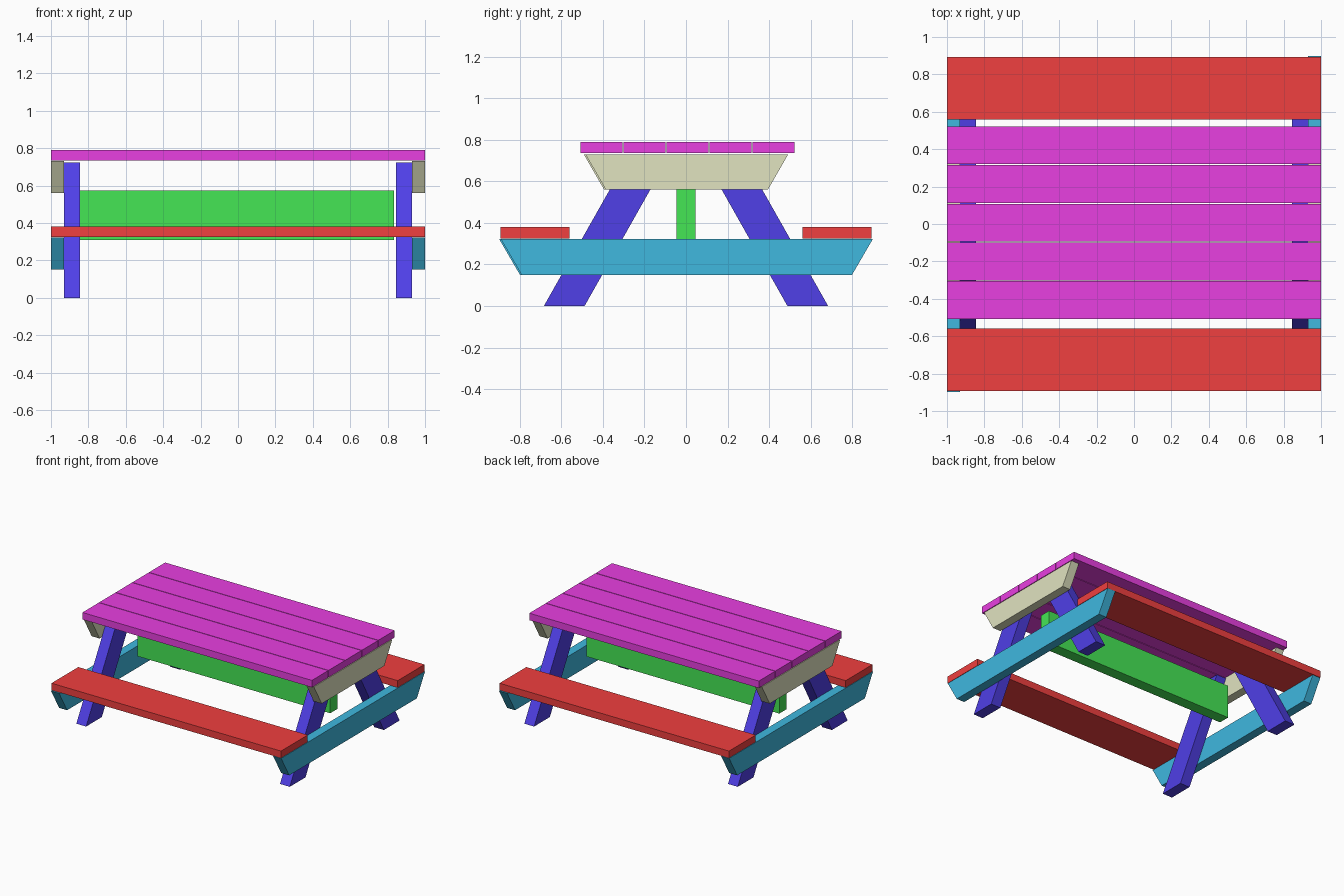
import bpy

if "Cube" in bpy.data.objects:
    bpy.data.objects.remove(bpy.data.objects["Cube"])


def material(name, rgb):
    m = bpy.data.materials.new(name)
    m.diffuse_color = (*rgb, 1)
    m.use_nodes = True
    m.node_tree.nodes["Principled BSDF"].inputs["Base Color"].default_value = m.diffuse_color
    return m


MAGENTA = material("table_paint", (0.81, 0.05, 0.75))
RED = material("seat_paint", (0.87, 0.05, 0.05))
BLUE = material("leg_paint", (0.08, 0.05, 0.80))
CYAN = material("seat_beam_paint", (0.05, 0.48, 0.74))
TAN = material("top_beam_paint", (0.75, 0.77, 0.53))
GREEN = material("brace_paint", (0.06, 0.79, 0.09))


def prism(name, profile, x0, x1, mat):
    """Extrude a counter-clockwise (y, z) profile from x0 to x1."""
    n = len(profile)
    verts = [(x, y, z) for x in (x0, x1) for y, z in profile]
    faces = [tuple(reversed(range(n))), tuple(range(n, 2 * n))]
    faces += [(i, (i + 1) % n, n + (i + 1) % n, n + i) for i in range(n)]
    mesh = bpy.data.meshes.new(name)
    mesh.from_pydata(verts, [], faces)
    mesh.materials.append(mat)
    ob = bpy.data.objects.new(name, mesh)
    bpy.context.collection.objects.link(ob)
    return ob


def plank(name, y0, y1, z0, z1, mat, x0=-1.0, x1=1.0):
    return prism(name, [(y0, z0), (y1, z0), (y1, z1), (y0, z1)], x0, x1, mat)


# Table top boards
for i in range(5):
    y = -0.508 + i * 0.207
    plank(f"table_board_{i + 1}", y, y + 0.202, 0.735, 0.79, MAGENTA)

# Bench seats
plank("front_seat", -0.893, -0.56, 0.325, 0.38, RED)
plank("back_seat", 0.56, 0.893, 0.325, 0.38, RED)

# Central brace between the leg frames
plank("centre_brace", -0.045, 0.045, 0.31, 0.573, GREEN, -0.845, 0.835)

# End frames: tapered beams outside, splayed legs inside
for side, s in (("left", -1), ("right", 1)):
    xo = sorted((s * 0.93, s * 1.0))
    xi = sorted((s * 0.845, s * 0.93))
    d = s * 0.004  # the two frames are very slightly staggered
    for name, low, high, z0, z1, mat in (
            ("seat_beam", 0.795, 0.895, 0.15, 0.322, CYAN),
            ("top_beam", 0.39, 0.488, 0.56, 0.73, TAN)):
        prism(f"{side}_{name}", [(d - low, z0), (d + low, z0),
                                 (d + high, z1), (d - high, z1)], *xo, mat)
    prism(f"{side}_back_leg", [(0.488, 0), (0.684, 0), (0.275, 0.722), (0.08, 0.722)],
          *xi, BLUE)
    prism(f"{side}_front_leg", [(-0.684, 0), (-0.488, 0), (-0.08, 0.722), (-0.275, 0.722)],
          *xi, BLUE)
